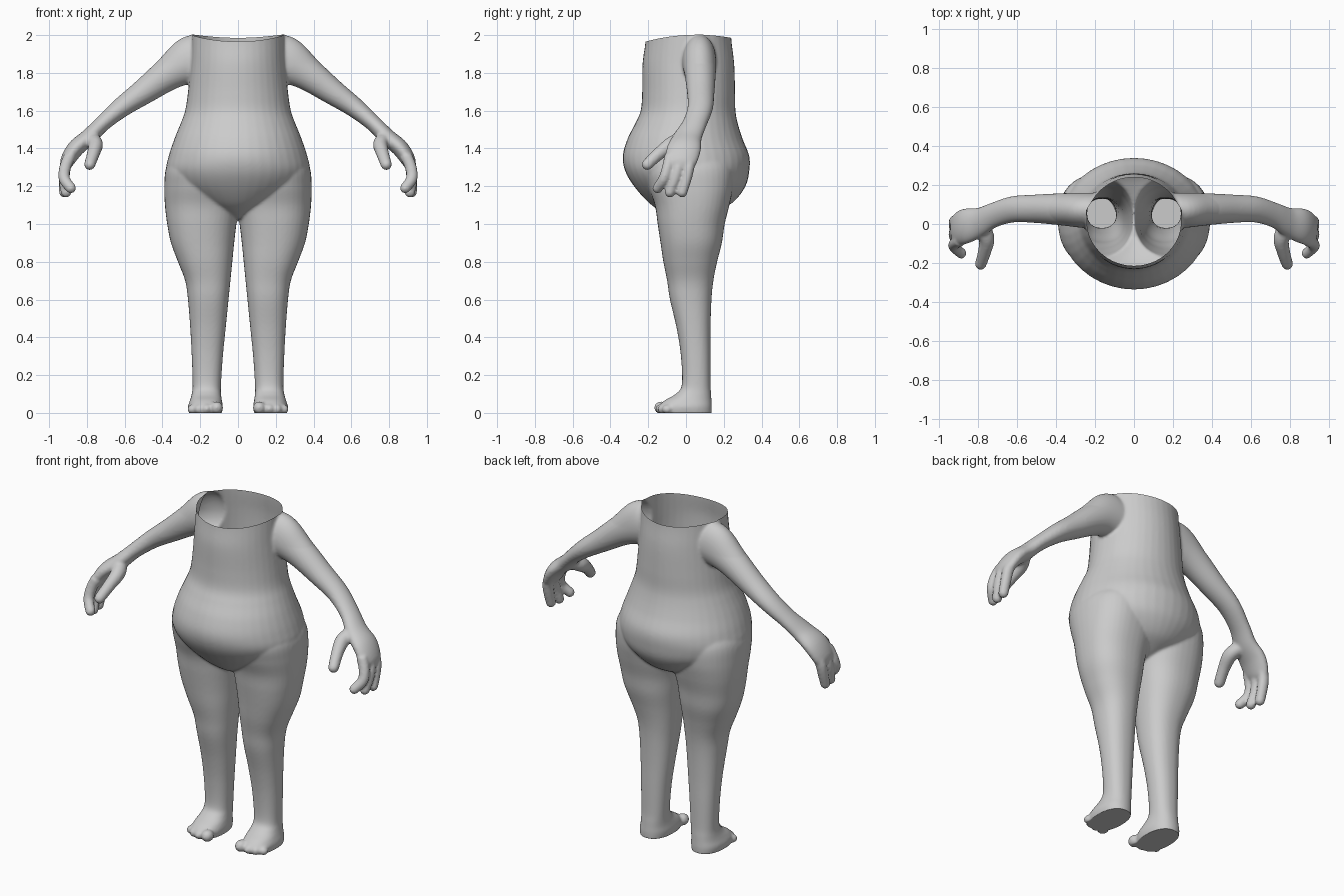
import bpy, bmesh, math
from mathutils import Vector, Matrix

if "Cube" in bpy.data.objects:
    bpy.data.objects.remove(bpy.data.objects["Cube"])

SEGMENTS = 40
NECK_Z, WAIST_Z = 1.975, 1.29
bm = bmesh.new()


def refine(rows, steps=6):
    """Catmull-Rom interpolation of rows of numbers."""
    out = []
    for i in range(len(rows) - 1):
        a, b, c, d = (rows[max(i - 1, 0)], rows[i], rows[i + 1],
                      rows[min(i + 2, len(rows) - 1)])
        for s in range(steps):
            t = s / steps
            out.append([0.5 * (2 * q + (r - p) * t
                               + (2 * p - 5 * q + 4 * r - w) * t * t
                               + (3 * q - p - 3 * r + w) * t ** 3)
                        for p, q, r, w in zip(a, b, c, d)])
    out.append(list(rows[-1]))
    return out


def loft(rings, side=1, power=1.0):
    """Closed skin over rings given as (centre, axis u, axis v)."""
    loops = []
    for c, u, v in rings:
        loop = []
        for k in range(SEGMENTS):
            a = 2 * math.pi * k / SEGMENTS
            cu, sv = math.cos(a), math.sin(a)
            p = (c + u * math.copysign(abs(cu) ** power, cu)
                 + v * math.copysign(abs(sv) ** power, sv))
            loop.append(bm.verts.new((p.x * side, p.y, p.z)))
        loops.append(loop)
    for a, b in zip(loops, loops[1:]):
        for k in range(SEGMENTS):
            n = (k + 1) % SEGMENTS
            bm.faces.new((a[k], a[n], b[n], b[k]))
    bm.faces.new(loops[0][::-1])
    bm.faces.new(loops[-1])


def stack(rows, side=1, power=1.0):
    """Horizontal slices: z, x min, x max, y min, y max."""
    loft([(Vector(((x0 + x1) / 2, (y0 + y1) / 2, z)),
           Vector(((x1 - x0) / 2, 0, 0)), Vector((0, (y1 - y0) / 2, 0)))
          for z, x0, x1, y0, y1 in refine(rows)], side, power)


def tube(rows, side=1):
    """Limb along a path: x, y, z, thickness radius, depth radius."""
    rows = refine(rows)
    rings = []
    for i, r in enumerate(rows):
        t = (Vector(rows[min(i + 1, len(rows) - 1)][:3])
             - Vector(rows[max(i - 1, 0)][:3])).normalized()
        y = Vector((0, 1, 0))
        v = (y - t * t.y).normalized()
        rings.append((Vector(r[:3]), t.cross(v) * r[3], v * r[4]))
    loft(rings, side)


def ball(x, y, z, r, side, scale=(1, 1, 1)):
    bmesh.ops.create_uvsphere(
        bm, u_segments=20, v_segments=12, radius=r,
        matrix=Matrix.Translation((x * side, y, z)) @ Matrix.Diagonal((*scale, 1)))


# torso with round belly: z, half width, front, back
TORSO = [(1.03, .03, -.07, .08), (1.07, .12, -.14, .17), (1.12, .23, -.205, .255),
         (1.2, .34, -.275, .315), (1.28, .38, -.322, .335), (1.36, .367, -.335, .335),
         (1.45, .337, -.31, .3), (1.53, .305, -.27, .275), (1.6, .28, -.24, .262),
         (1.7, .265, -.232, .26), (1.85, .25, -.23, .255), (1.97, .242, -.215, .24),
         (2.1, .235, -.205, .235)]
stack([(z, -w, w, f, b) for z, w, f, b in TORSO])

LEG = [(-.02, .09, .255, -.135, .135), (.03, .08, .265, -.145, .137),
       (.065, .085, .255, -.115, .135), (.10, .09, .245, -.055, .133),
       (.15, .09, .24, -.022, .13), (.3, .08, .245, -.027, .13),
       (.45, .065, .253, -.05, .13), (.6, .05, .265, -.085, .135),
       (.7, .04, .28, -.1, .145), (.8, .03, .318, -.12, .165),
       (.9, .02, .355, -.135, .19), (1.0, .008, .375, -.15, .205),
       (1.1, -.01, .387, -.165, .23), (1.2, -.02, .39, -.2, .25),
       (1.3, -.02, .38, -.22, .25), (1.38, .05, .33, -.15, .2)]

# arm running into the palm
ARM = [(.12, .07, 1.87, .1, .09), (.25, .07, 1.855, .115, .09),
       (.36, .075, 1.80, .09, .083), (.5, .078, 1.70, .068, .073),
       (.62, .075, 1.615, .053, .067), (.72, .045, 1.53, .043, .064),
       (.79, .01, 1.46, .044, .075), (.86, -.01, 1.40, .045, .09),
       (.905, -.028, 1.33, .037, .083), (.915, -.035, 1.29, .02, .06)]

for side in (1, -1):
    stack(LEG, side, 0.87)
    tube(ARM, side)
    # toes
    for x, y, r in ((.113, -.13, .034), (.166, -.132, .026),
                    (.208, -.122, .025), (.244, -.1, .024)):
        ball(x, y, r * .8, r, side, (1, 1.15, 1))
    # three fingers
    for y0, y1, x1, z1 in ((-.085, -.15, .885, 1.19), (-.03, -.085, .91, 1.168),
                           (.025, -.02, .92, 1.168)):
        tube([(.89, y0, 1.36, .032, .03), (.915, y0 * .8 + y1 * .2, 1.3, .031, .029),
              (.92, (y0 + y1) / 2, 1.24, .03, .028), (x1, y1, z1, .028, .027)], side)
        ball(x1, y1, z1, .028, side)
    # thumb
    tube([(.79, 0, 1.46, .04, .04), (.755, -.07, 1.425, .04, .042),
          (.765, -.14, 1.375, .034, .034), (.785, -.205, 1.315, .03, .03)], side)
    ball(.785, -.205, 1.315, .03, side)

# fuse all parts into one continuous skin
bmesh.ops.recalc_face_normals(bm, faces=bm.faces)
mesh = bpy.data.meshes.new("rough_body")
bm.to_mesh(mesh)
bm.free()
rough = bpy.data.objects.new("rough_body", mesh)
bpy.context.collection.objects.link(rough)
remesh = rough.modifiers.new("fuse", 'REMESH')
remesh.mode = 'VOXEL'
remesh.voxel_size = 0.008
soften = rough.modifiers.new("soften", 'SMOOTH')
soften.factor = 0.5
soften.iterations = 7
graph = bpy.context.evaluated_depsgraph_get()
skin = bpy.data.meshes.new_from_object(rough.evaluated_get(graph))
bpy.data.objects.remove(rough)

grey = bpy.data.materials.new("plain grey")
grey.diffuse_color = (0.6, 0.6, 0.6, 1)
grey.use_nodes = True
grey.node_tree.nodes["Principled BSDF"].inputs["Base Color"].default_value = grey.diffuse_color


def body_part(name, low, high):
    """Open slice of the skin between two heights."""
    part = bmesh.new()
    part.from_mesh(skin)
    for height, up in ((low, -1), (high, 1)):
        if height is not None:
            bmesh.ops.bisect_plane(
                part, geom=part.verts[:] + part.edges[:] + part.faces[:],
                plane_co=(0, 0, height), plane_no=(0, 0, up), clear_outer=True)
    for v in part.verts:
        v.co.z = max(v.co.z, 0)                      # flat soles
        k = max(0, (v.co.z - 1.85) / (NECK_Z - 1.85))  # wavy neck rim
        v.co.z += k * (.025 * min(1, (v.co.x / .24) ** 2) + .01 * v.co.y / .23)
    for f in part.faces:
        f.smooth = True
    data = bpy.data.meshes.new(name)
    part.to_mesh(data)
    part.free()
    data.materials.clear()
    data.materials.append(grey)
    bpy.context.collection.objects.link(bpy.data.objects.new(name, data))


# the hands hang below the waist seam, so they are part of the lower slice
body_part("upper_body", WAIST_Z, NECK_Z)
body_part("legs_and_fingers", None, WAIST_Z)
bpy.data.meshes.remove(skin)
